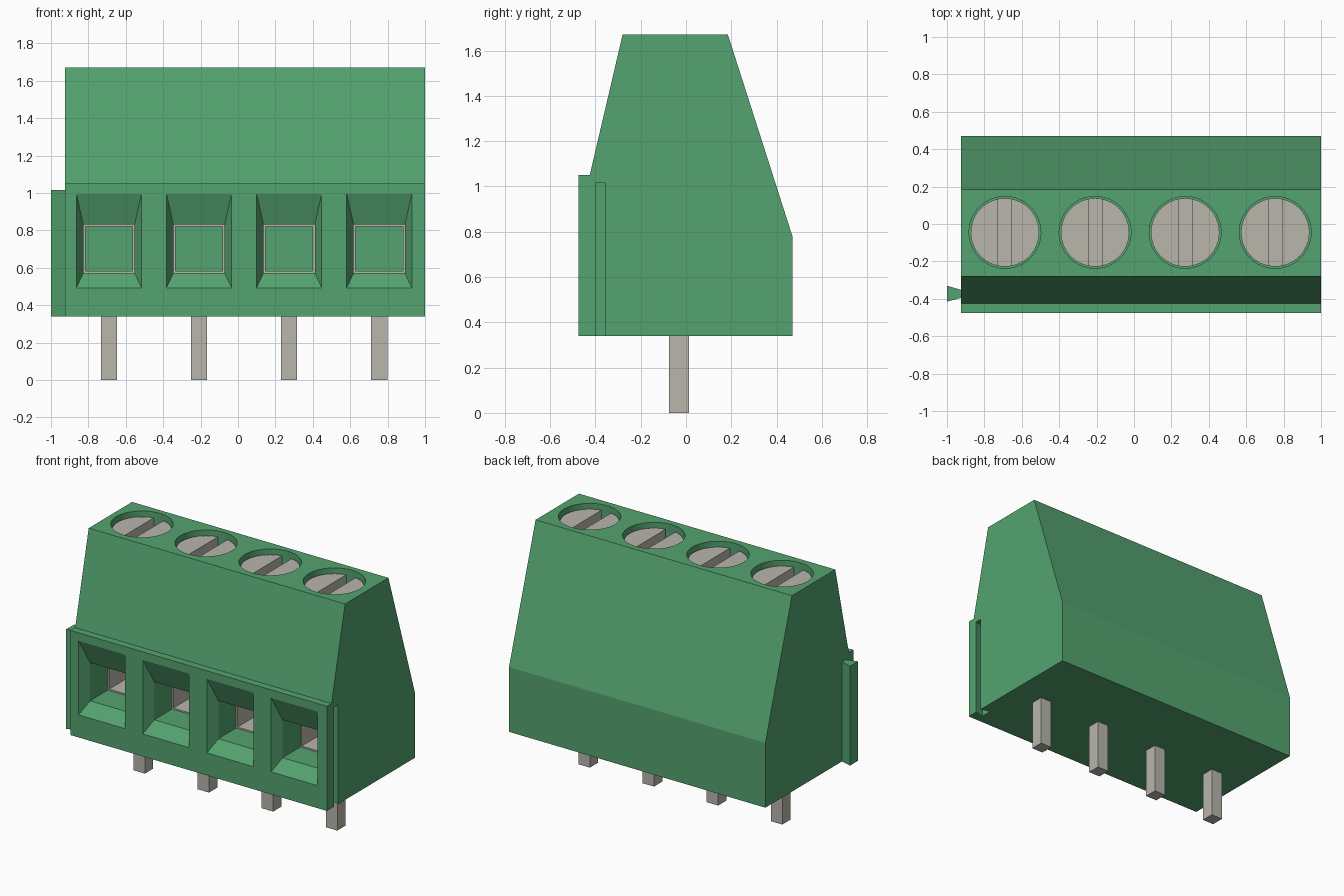
import bpy, bmesh, math

if "Cube" in bpy.data.objects:
    bpy.data.objects.remove(bpy.data.objects["Cube"], do_unlink=True)


def material(name, rgb):
    m = bpy.data.materials.new(name)
    m.use_nodes = True
    m.diffuse_color = (*rgb, 1)
    m.node_tree.nodes["Principled BSDF"].inputs["Base Color"].default_value = (*rgb, 1)
    return m


GREEN = material("housing green", (0.09, 0.37, 0.16))
METAL = material("plated metal", (0.48, 0.465, 0.41))


def loft(bm, rings, closed=False):
    """Skin matching rings of points; cap both ends, or join last to first."""
    loops = [[bm.verts.new(p) for p in ring] for ring in rings]
    n = len(loops[0])
    pairs = list(zip(loops, loops[1:]))
    if closed:
        pairs.append((loops[-1], loops[0]))
    else:
        bm.faces.new(loops[0])
        bm.faces.new(loops[-1])
    for a, b in pairs:
        for i in range(n):
            j = (i + 1) % n
            bm.faces.new((a[i], a[j], b[j], b[i]))


def finish(bm, name, mat):
    bmesh.ops.recalc_face_normals(bm, faces=bm.faces)
    mesh = bpy.data.meshes.new(name)
    bm.to_mesh(mesh)
    bm.free()
    mesh.materials.append(mat)
    ob = bpy.data.objects.new(name, mesh)
    bpy.context.collection.objects.link(ob)
    return ob


def prism_z(bm, pts, z0, z1):
    loft(bm, [[(x, y, z) for x, y in pts] for z in (z0, z1)])


def rect_y(cx, y, half, z0, z1):
    return [(cx - half, y, z0), (cx + half, y, z0), (cx + half, y, z1), (cx - half, y, z1)]


def arc(cx, cy, r, start, end, steps):
    return [(cx + r * math.cos(start + (end - start) * i / steps),
             cy + r * math.sin(start + (end - start) * i / steps)) for i in range(steps + 1)]


def circle(cx, cy, r, steps=48):
    return arc(cx, cy, r, 0, 2 * math.pi, steps)[:-1]


POLES = [-0.69 + 0.4817 * i for i in range(4)]
LEFT, RIGHT, BASE, TOP = 1.0, -0.925, 0.34, 1.67
SCREW_Y, SCREW_R = -0.045, 0.183

# Housing: side profile swept along x
profile = [(-0.475, BASE), (-0.475, 1.05), (-0.425, 1.05), (-0.28, TOP),
           (0.185, TOP), (0.47, 0.78), (0.47, BASE)]
bm = bmesh.new()
loft(bm, [[(x, y, z) for y, z in profile] for x in (RIGHT, LEFT)])
housing = finish(bm, "housing", GREEN)

# Cutters: flared wire entries, screw wells, dovetail groove
bm = bmesh.new()
for x in POLES:
    loft(bm, [rect_y(x, -0.55, 0.174, 0.493, 0.995),
              rect_y(x, -0.475, 0.174, 0.493, 0.995),
              rect_y(x, -0.405, 0.137, 0.572, 0.83),
              rect_y(x, 0.13, 0.137, 0.572, 0.83)])
    prism_z(bm, circle(x, SCREW_Y, 0.192), 1.5, TOP + 0.1)
prism_z(bm, [(0.935, -0.415), (1.0, -0.4), (1.05, -0.4),
             (1.05, -0.355), (1.0, -0.355), (0.935, -0.335)], BASE - 0.1, 1.015)
cutter = finish(bm, "housing_cutter", GREEN)
cutter.hide_render = True
cutter.hide_viewport = True

cut = housing.modifiers.new("openings", "BOOLEAN")
cut.operation = "DIFFERENCE"
cut.solver = "EXACT"
cut.object = cutter

# Dovetail rib on the right end
bm = bmesh.new()
prism_z(bm, [(-1.0, -0.415), (RIGHT, -0.395), (RIGHT, -0.352), (-1.0, -0.33)], BASE, 1.015)
finish(bm, "dovetail_rib", GREEN)

for n, x in enumerate(POLES, 1):
    # Clamp cage lining the wire entry
    bm = bmesh.new()
    front, back = -0.215, 0.128
    loft(bm, [rect_y(x, front, 0.14, 0.569, 0.833), rect_y(x, front, 0.126, 0.582, 0.82),
              rect_y(x, back, 0.126, 0.582, 0.82), rect_y(x, back, 0.14, 0.569, 0.833)],
         closed=True)
    finish(bm, f"clamp_cage_{n}", METAL)

    # Slotted screw: round base with two raised head halves
    bm = bmesh.new()
    prism_z(bm, circle(x, SCREW_Y, SCREW_R), 1.49, 1.565)
    a = math.acos(0.036 / SCREW_R)
    for turn in (0, math.pi):
        prism_z(bm, arc(x, SCREW_Y, SCREW_R, turn - a, turn + a, 20), 1.565, 1.635)
    screw = finish(bm, f"screw_{n}", METAL)
    bpy.ops.object.select_all(action="DESELECT")
    screw.select_set(True)
    bpy.context.view_layer.objects.active = screw
    bpy.ops.object.shade_smooth_by_angle(angle=math.radians(30))

    # Solder pin
    bm = bmesh.new()
    w, y0, y1 = 0.043, -0.075, 0.014
    prism_z(bm, [(x - w, y0), (x + w, y0), (x + w, y1), (x - w, y1)], 0, BASE + 0.02)
    finish(bm, f"solder_pin_{n}", METAL)
